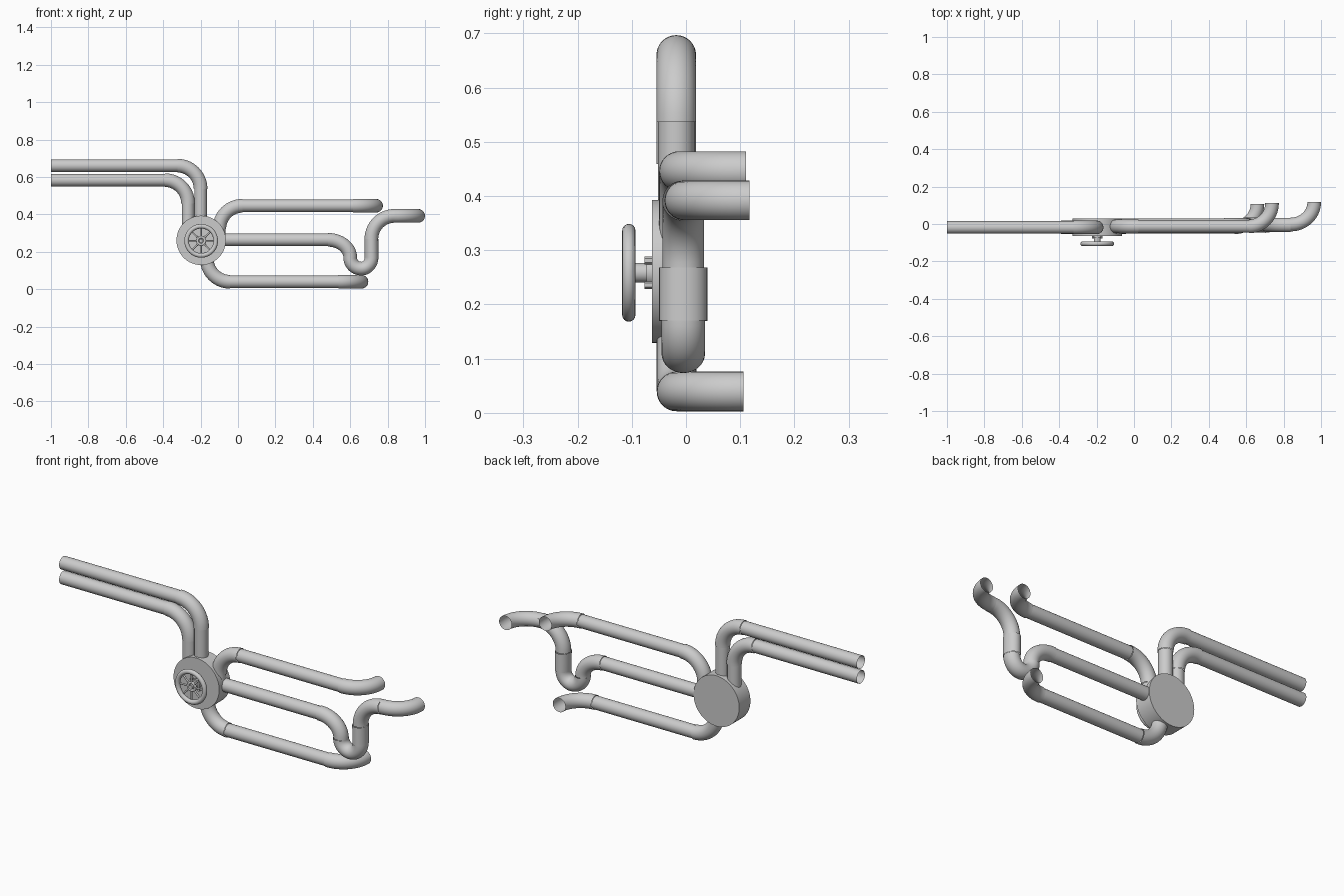
import bpy, bmesh, math
from mathutils import Vector, Matrix

if "Cube" in bpy.data.objects:
    bpy.data.objects.remove(bpy.data.objects["Cube"])

R, RB = 0.0335, 0.0365          # straight and bend radii
UP = Vector((0, 0, 1))
SIDE = Vector((0, 1, 0))
BEND = 0.124


def finish(bm, name, angle=40):
    bmesh.ops.recalc_face_normals(bm, faces=bm.faces[:])
    me = bpy.data.meshes.new(name)
    bm.to_mesh(me)
    bm.free()
    ob = bpy.data.objects.new(name, me)
    bpy.context.collection.objects.link(ob)
    bpy.context.view_layer.objects.active = ob
    ob.select_set(True)
    bpy.ops.object.shade_smooth_by_angle(angle=math.radians(angle))
    ob.select_set(False)
    return ob


def tube(bm, pts, n, r, wide=1.0, sides=32):
    """Open tube along a path lying in the plane with normal n."""
    rings = []
    for i, p in enumerate(pts):
        t = (pts[min(i + 1, len(pts) - 1)] - pts[max(i - 1, 0)]).normalized()
        if i in (0, len(pts) - 1) and len(pts) > 2:     # square the ends to the axis
            t = max((Vector((1, 0, 0)), Vector((-1, 0, 0)), SIDE, UP, -UP), key=t.dot)
        b = t.cross(n).normalized()
        rings.append([bm.verts.new(p + n * r * wide * math.cos(a) + b * r * math.sin(a))
                      for a in (2 * math.pi * k / sides for k in range(sides))])
    for a, b in zip(rings, rings[1:]):
        for k in range(sides):
            j = (k + 1) % sides
            bm.faces.new((a[k], a[j], b[j], b[k]))


def arc(start, d0, d1, r0, r1=None, steps=14):
    """Quarter bend leaving along d0 and arriving along d1."""
    s, d0, d1 = Vector(start), Vector(d0), Vector(d1)
    r1 = r1 or r0
    return [s + d0 * r0 * math.sin(a) + d1 * r1 * (1 - math.cos(a))
            for a in (math.pi / 2 * k / steps for k in range(steps + 1))]


def straight(bm, a, b):
    n = UP if abs(a[2] - b[2]) < 1e-4 else SIDE
    tube(bm, [Vector(a), Vector(b)], n, R)


X, NX, NZ = (1, 0, 0), (-1, 0, 0), (0, 0, -1)

# two inlet pipes on the left
for name, x, z in (("inlet_pipe_upper", -0.2, 0.6605), ("inlet_pipe_lower", -0.267, 0.583)):
    bm = bmesh.new()
    y = -0.018
    straight(bm, (-1, y, z), (x - BEND, y, z))
    tube(bm, arc((x - BEND, y, z), X, NZ, BEND), SIDE, RB)
    straight(bm, (x, y, z - BEND), (x, y, 0.3))
    finish(bm, name)

# upper and lower outlet pipes, each turning back at the right end
for name, x, z, y, xe, v in (("outlet_pipe_upper", -0.1, 0.446, -0.013, 0.738, 1),
                             ("outlet_pipe_lower", -0.167, 0.0395, -0.0175, 0.66, -1)):
    bm = bmesh.new()
    d = (0, 0, v)
    zs = z - v * BEND
    straight(bm, (x, y, 0.26), (x, y, zs))
    tube(bm, arc((x, y, zs), d, X, BEND), SIDE, RB)
    straight(bm, (x + BEND, y, z), (xe - BEND, y, z))
    tube(bm, arc((xe - BEND, y, z), X, (0, 1, 0), BEND), UP, RB)
    finish(bm, name)

# middle outlet pipe with its S-shaped trap
bm = bmesh.new()
y, zm = -0.005, 0.264
straight(bm, (-0.15, y, zm), (0.48, y, zm))
tube(bm, arc((0.48, y, zm), X, NZ, 0.12, 0.095), SIDE, RB)
u = arc((0.6, y, zm - 0.095), NZ, X, 0.059) + arc((0.659, y, 0.11), X, (0, 0, 1), 0.055, 0.06)[1:]
tube(bm, u, SIDE, RB, 1.1)
tube(bm, [Vector((0.714, y, 0.17)), Vector((0.713, y, 0.268))], SIDE, 0.037, 1.2)
tube(bm, arc((0.713, y, 0.268), (0, 0, 1), X, BEND), SIDE, RB, 1.05)
tube(bm, arc((0.837, -0.003, 0.392), X, (0, 1, 0), 0.1265, 0.12), UP, RB)
finish(bm, "trap_pipe")


def disc(bm, x, z, y0, y1, r, seg=32):
    m = Matrix.Translation((x, (y0 + y1) / 2, z)) @ Matrix.Rotation(math.pi / 2, 4, 'X')
    bmesh.ops.create_cone(bm, cap_ends=True, segments=seg, radius1=r, radius2=r,
                          depth=abs(y1 - y0), matrix=m)


# junction drum
CX, CZ = -0.197, 0.261
bm = bmesh.new()
disc(bm, CX, CZ, -0.063, 0.03, 0.132, 64)
finish(bm, "junction_drum")

# valve stem with flange and bolts
WZ = 0.2585
bm = bmesh.new()
disc(bm, CX, WZ, -0.073, -0.06, 0.026)
disc(bm, CX, WZ, -0.097, -0.07, 0.018)
disc(bm, CX, WZ, -0.112, -0.09, 0.011)
for k in range(4):
    a = math.pi / 4 + k * math.pi / 2
    disc(bm, CX + 0.032 * math.cos(a), WZ + 0.032 * math.sin(a), -0.077, -0.06, 0.007, 6)
finish(bm, "valve_stem")

# handwheel: rim, hub ring and eight spokes
bm = bmesh.new()


def ring(major, minor, y, segs=48, sides=16):
    c = Vector((CX, y, WZ))
    vs = []
    for i in range(segs):
        d = Vector((math.cos(2 * math.pi * i / segs), 0, math.sin(2 * math.pi * i / segs)))
        vs.append([bm.verts.new(c + d * (major + minor * math.cos(b)) + SIDE * minor * math.sin(b))
                   for b in (2 * math.pi * k / sides for k in range(sides))])
    for i in range(segs):
        for k in range(sides):
            a, b, j = vs[i], vs[(i + 1) % segs], (k + 1) % sides
            bm.faces.new((a[k], b[k], b[j], a[j]))


ring(0.078, 0.0122, -0.1055)
ring(0.02, 0.007, -0.1)
for k in range(8):
    a = 2 * math.pi * k / 8
    d = Vector((math.cos(a), 0, math.sin(a)))
    c = Vector((CX, -0.102, WZ))
    tube(bm, [c + d * 0.02, c + d * 0.074], SIDE, 0.0045, sides=10)
finish(bm, "handwheel")
